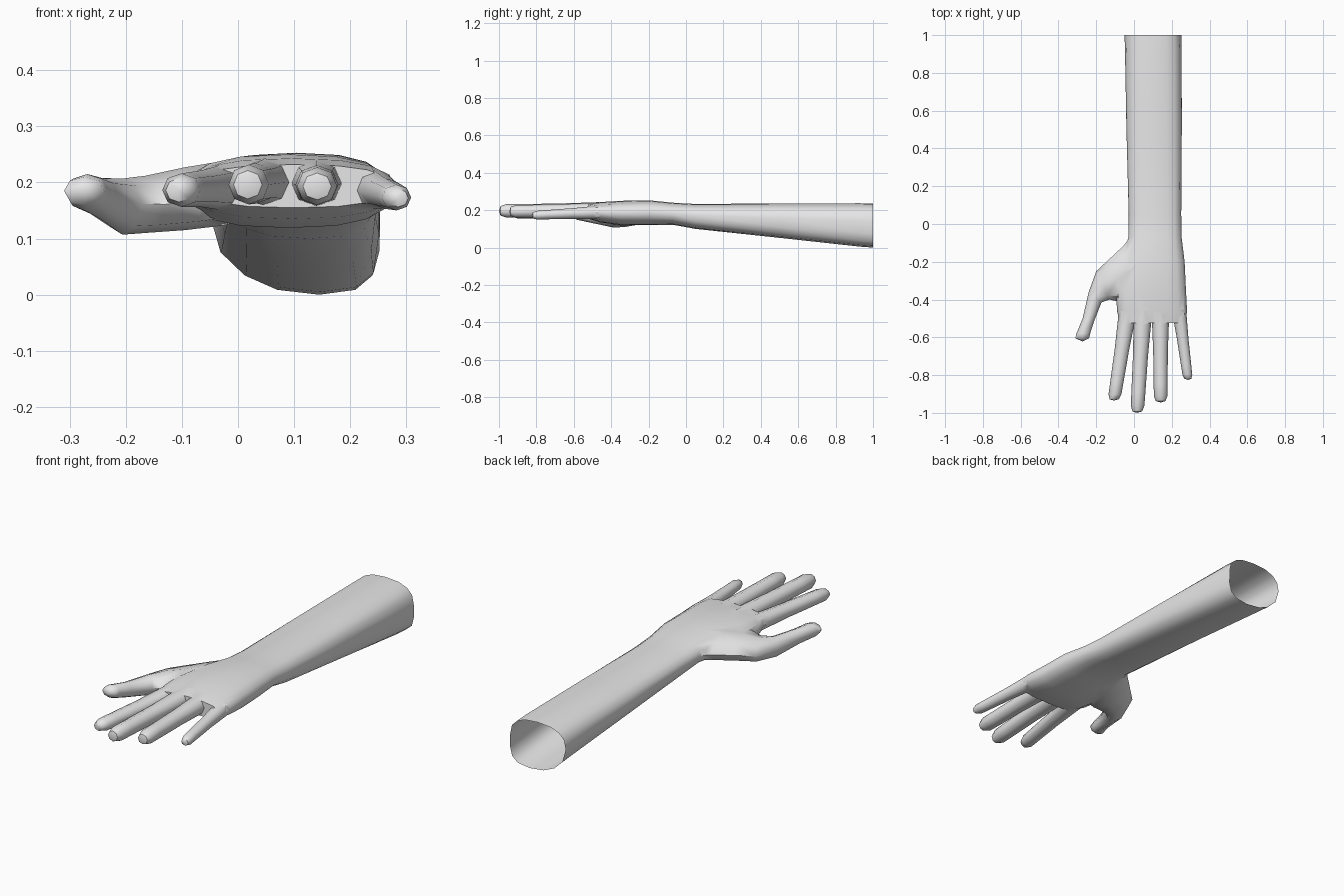
import bpy, bmesh, math
from mathutils import Vector

if "Cube" in bpy.data.objects:
    bpy.data.objects.remove(bpy.data.objects["Cube"])

skin = bpy.data.materials.new("plain grey")
skin.diffuse_color = (0.8, 0.8, 0.8, 1)
skin.use_nodes = True
skin.node_tree.nodes["Principled BSDF"].inputs["Base Color"].default_value = skin.diffuse_color


def spow(v, e):
    return math.copysign(abs(v) ** e, v)


def loft(name, sections, sides, power=2.0, tip=None):
    """Skin rounded sections: (left x, left y, right x, right y, bottom, top, widest height, bottom shift)."""
    bm = bmesh.new()
    rings = []
    for lx, ly, rx, ry, zb, zt, wide, shift in sections:
        l, r = Vector((lx, ly, 0)), Vector((rx, ry, 0))
        zc = zb + (zt - zb) * wide
        ring = []
        for i in range(sides):
            a = 2 * math.pi * i / sides
            c, s = spow(math.cos(a), 2 / power), spow(math.sin(a), 2 / power)
            p = (l + r) / 2 + (r - l) / 2 * c
            p.z = zc + s * ((zt - zc) if s > 0 else (zc - zb))
            if s < 0:
                p.x += shift * s * s
            ring.append(bm.verts.new(p))
        rings.append(ring)
    for a, b in zip(rings, rings[1:]):
        for i in range(sides):
            j = (i + 1) % sides
            bm.faces.new((a[i], a[j], b[j], b[i]))
    bm.faces.new(rings[0])
    if tip:
        apex = bm.verts.new(tip)
        for i in range(sides):
            bm.faces.new((rings[-1][i], rings[-1][(i + 1) % sides], apex))
    else:
        bm.faces.new(rings[-1])
    bmesh.ops.recalc_face_normals(bm, faces=bm.faces)
    me = bpy.data.meshes.new(name)
    bm.to_mesh(me)
    bm.free()
    me.materials.append(skin)
    ob = bpy.data.objects.new(name, me)
    bpy.context.collection.objects.link(ob)
    return ob


def finger(name, root, end, w0, w1, h0, h1):
    """Tapered finger with a soft middle joint and a blunt tip."""
    root, end = Vector(root), Vector(end)
    secs = []
    for t, k in ((0, 1.0), (0.14, 0.98), (0.45, 0.93), (0.55, 0.95), (0.8, 0.98), (0.93, 1.0), (0.985, 0.72)):
        p = root.lerp(end, t)
        w = (w0 + (w1 - w0) * t) * k / 2
        h = (h0 + (h1 - h0) * t) * k / 2
        secs.append((p.x - w, p.y, p.x + w, p.y, p.z - h, p.z + h, 0.5, 0))
    return loft(name, secs, 8, 2.1, end)


# Forearm, wrist and palm
arm_data = [  # y, left, right, bottom, top, widest height, bottom shift
    (1.00, -0.050, 0.250, 0.000, 0.235, 0.60, 0.045),
    (0.93, -0.048, 0.252, 0.005, 0.237, 0.60, 0.045),
    (0.50, -0.040, 0.253, 0.052, 0.236, 0.58, 0.035),
    (0.05, -0.028, 0.250, 0.100, 0.233, 0.55, 0.015),
    (-0.07, -0.030, 0.252, 0.122, 0.240, 0.50, 0),
    (-0.20, -0.060, 0.268, 0.120, 0.253, 0.50, 0),
    (-0.35, -0.095, 0.275, 0.119, 0.250, 0.50, 0),
    (-0.46, -0.090, 0.281, 0.135, 0.243, 0.50, 0),
    (-0.525, -0.075, 0.272, 0.155, 0.232, 0.50, 0),
]
arm = loft("arm_and_hand", [(l, y, r, y, b, t, m, s) for y, l, r, b, t, m, s in arm_data], 16, 2.5)

# Thumb, swinging out from the wrist
thumb = loft("thumb", [
    (0.00, -0.04, 0.08, -0.28, 0.140, 0.235, 0.5, 0),
    (-0.055, -0.115, 0.00, -0.38, 0.123, 0.238, 0.5, 0),
    (-0.130, -0.185, -0.06, -0.415, 0.115, 0.227, 0.5, 0),
    (-0.200, -0.250, -0.13, -0.400, 0.110, 0.212, 0.5, 0),
    (-0.240, -0.360, -0.172, -0.415, 0.107, 0.207, 0.55, 0),
    (-0.272, -0.500, -0.213, -0.520, 0.133, 0.208, 0.55, 0),
    (-0.305, -0.580, -0.232, -0.580, 0.148, 0.215, 0.55, 0),
    (-0.310, -0.605, -0.238, -0.605, 0.160, 0.210, 0.5, 0),
], 8, 2.1, (-0.272, -0.622, 0.187))

# Four fingers
parts = [
    thumb,
    finger("index_finger", (-0.032, -0.46, 0.191), (-0.106, -0.935, 0.186), 0.096, 0.066, 0.080, 0.058),
    finger("middle_finger", (0.048, -0.46, 0.201), (0.017, -1.0, 0.196), 0.098, 0.070, 0.084, 0.070),
    finger("ring_finger", (0.140, -0.46, 0.199), (0.141, -0.945, 0.193), 0.094, 0.070, 0.084, 0.066),
    finger("little_finger", (0.236, -0.44, 0.190), (0.286, -0.825, 0.172), 0.078, 0.050, 0.074, 0.044),
]

# Fuse thumb and fingers into the hand
for p in parts:
    m = arm.modifiers.new("join_" + p.name, 'BOOLEAN')
    m.operation = 'UNION'
    m.solver = 'EXACT'
    m.object = p
bpy.context.view_layer.update()
dg = bpy.context.evaluated_depsgraph_get()
fused = bpy.data.meshes.new_from_object(arm.evaluated_get(dg))
arm.modifiers.clear()
arm.data = fused
for p in parts:
    bpy.data.objects.remove(p)

# Open the cut end of the forearm
bm = bmesh.new()
bm.from_mesh(fused)
end = [f for f in bm.faces if all(v.co.y > 0.999 for v in f.verts)]
bmesh.ops.delete(bm, geom=end, context='FACES_ONLY')
for f in bm.faces:
    f.smooth = True
    f.material_index = 0
bm.to_mesh(fused)
bm.free()
fused.materials.clear()
fused.materials.append(skin)
fused.set_sharp_from_angle(angle=math.radians(50))
